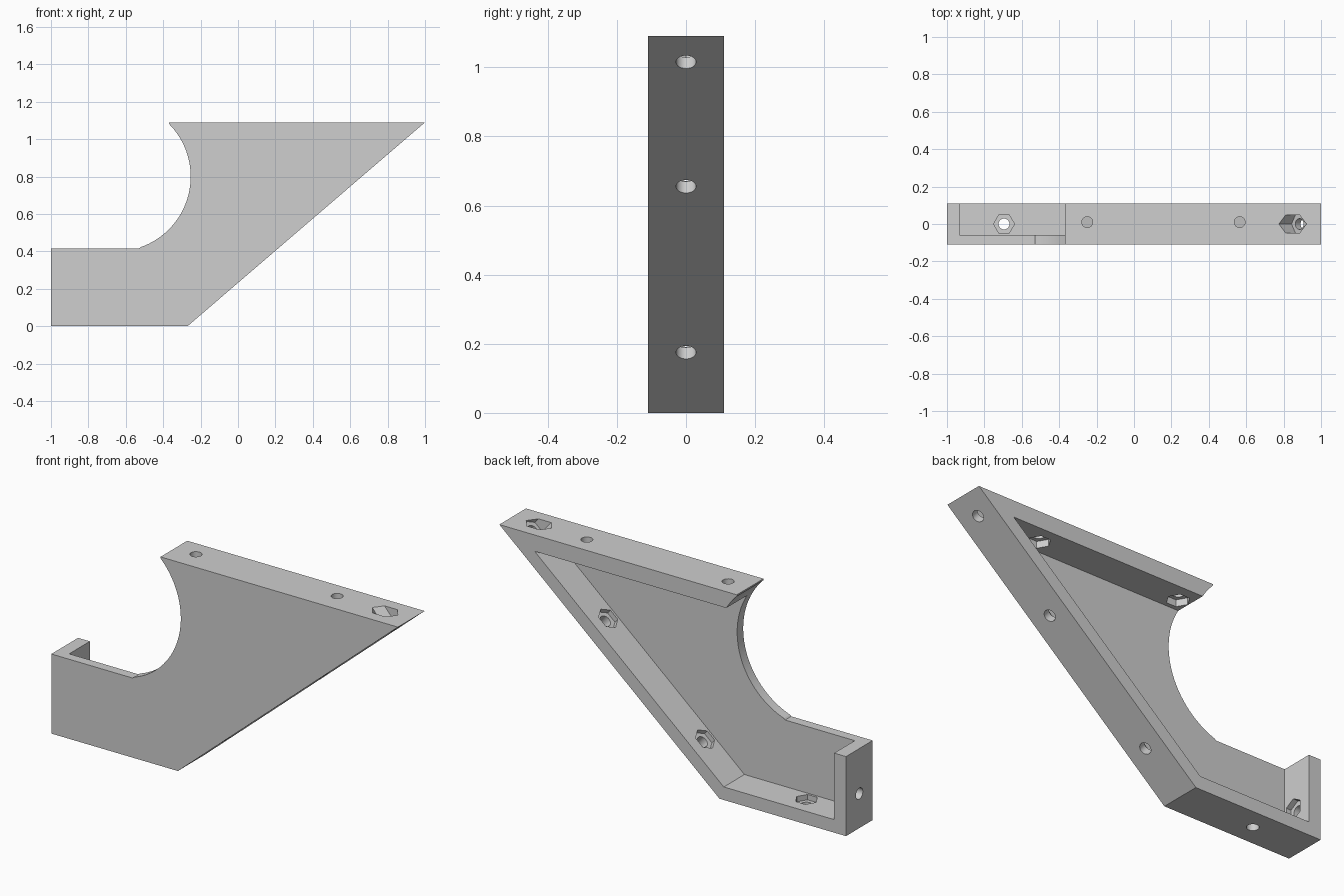
import bpy, bmesh, math
from mathutils import Matrix, Vector

cube = bpy.data.objects.get("Cube")
if cube:
    bpy.data.objects.remove(cube)

HALF = 0.11            # half depth of the bracket
WEB_BACK = -0.06       # rear face of the front web
WALL = 0.068           # wall thickness
TOP_WALL = 0.085
HEIGHT = 1.09
SLOPE = Vector((1.27, 0, HEIGHT)).normalized()     # along the diagonal wall
INWARD = Vector((-SLOPE.z, 0, SLOPE.x))            # from outside into the bracket

grey = bpy.data.materials.new("light_grey")
grey.use_nodes = True
grey.diffuse_color = (0.62, 0.62, 0.62, 1)
grey.node_tree.nodes["Principled BSDF"].inputs["Base Color"].default_value = (0.62, 0.62, 0.62, 1)


def prism(name, points, step):
    """Extrude a closed loop of points along a vector."""
    bm = bmesh.new()
    face = bm.faces.new([bm.verts.new(p) for p in points])
    extruded = bmesh.ops.extrude_face_region(bm, geom=[face], use_keep_orig=True)["geom"]
    bmesh.ops.translate(bm, vec=step, verts=[v for v in extruded if isinstance(v, bmesh.types.BMVert)])
    bmesh.ops.recalc_face_normals(bm, faces=bm.faces)
    mesh = bpy.data.meshes.new(name)
    bm.to_mesh(mesh)
    bm.free()
    mesh.materials.append(grey)
    obj = bpy.data.objects.new(name, mesh)
    bpy.context.collection.objects.link(obj)
    return obj


def cut(target, cutter):
    """Subtract a cutter, bake the result and drop the cutter."""
    cutter.hide_render = True
    mod = target.modifiers.new("cut", "BOOLEAN")
    mod.operation = "DIFFERENCE"
    mod.solver = "EXACT"
    mod.object = cutter
    graph = bpy.context.evaluated_depsgraph_get()
    baked = bpy.data.meshes.new_from_object(target.evaluated_get(graph))
    target.modifiers.clear()
    target.data = baked
    bpy.data.objects.remove(cutter)


def bore(target, start, axis, near, far, radius, sides, corner):
    """Cut a regular prism along an axis, with one corner towards a direction."""
    side = axis.cross(corner)
    angles = [math.tau * i / sides for i in range(sides)]
    loop = [start + axis * near + radius * (math.cos(a) * corner + math.sin(a) * side) for a in angles]
    cut(target, prism("bore_cutter", loop, axis * (far - near)))


def bolt_hole(target, start, axis, corner, floor, hex_end):
    """Round hole from the outside with a hexagonal nut pocket inside."""
    bore(target, start, axis, -0.05, floor + 0.02, 0.029, 32, corner)
    bore(target, start, axis, floor, hex_end, 0.056, 6, corner)


# Solid side outline with the round notch
arc_centre, arc_radius = Vector((-0.653, 0, 0.8)), 0.4
first, last = math.radians(45), math.radians(-71)
outline = [(-1, 0), (-0.27, 0), (1, HEIGHT), (-0.37, HEIGHT)]
for i in range(33):
    a = first + (last - first) * i / 32
    outline.append((arc_centre.x + arc_radius * math.cos(a), arc_centre.z + arc_radius * math.sin(a)))
outline += [(-0.53, 0.415), (-1, 0.415)]
bracket = prism("bracket", [(x, -HALF, z) for x, z in outline], Vector((0, 2 * HALF, 0)))

# Cavity open to the back, leaving the web and the outer walls


def inner_x(z):
    return -0.27 + z * SLOPE.x / SLOPE.z - WALL / SLOPE.z


ceiling = HEIGHT - TOP_WALL
cavity = [(-1 + WALL, WALL), (inner_x(WALL), WALL), (inner_x(ceiling), ceiling), (-1 + WALL, ceiling)]
cut(bracket, prism("cavity_cutter", [(x, WEB_BACK, z) for x, z in cavity], Vector((0, 0.4, 0))))

X, Z = Vector((1, 0, 0)), Vector((0, 0, 1))

# Bottom and end wall bolt holes
bolt_hole(bracket, Vector((-0.695, 0, 0)), Z, X, 0.04, 0.12)
bolt_hole(bracket, Vector((-1, 0, 0.18)), X, Z, 0.04, 0.12)

# Top wall bolt holes
for x in (-0.25, 0.565):
    bolt_hole(bracket, Vector((x, 0.01, HEIGHT)), -Z, X, 0.05, 0.13)

# Diagonal wall bolt holes, the highest pocket breaking out through the top
for z, hex_end in ((0.175, 0.12), (0.655, 0.12), (1.015, 0.3)):
    start = Vector((-0.27 + z * SLOPE.x / SLOPE.z, 0, z))
    bolt_hole(bracket, start, INWARD, SLOPE, 0.043, hex_end)

# Smooth the curved faces only
bpy.ops.object.select_all(action="DESELECT")
bracket.select_set(True)
bpy.context.view_layer.objects.active = bracket
bpy.ops.object.shade_smooth_by_angle(angle=math.radians(15))
